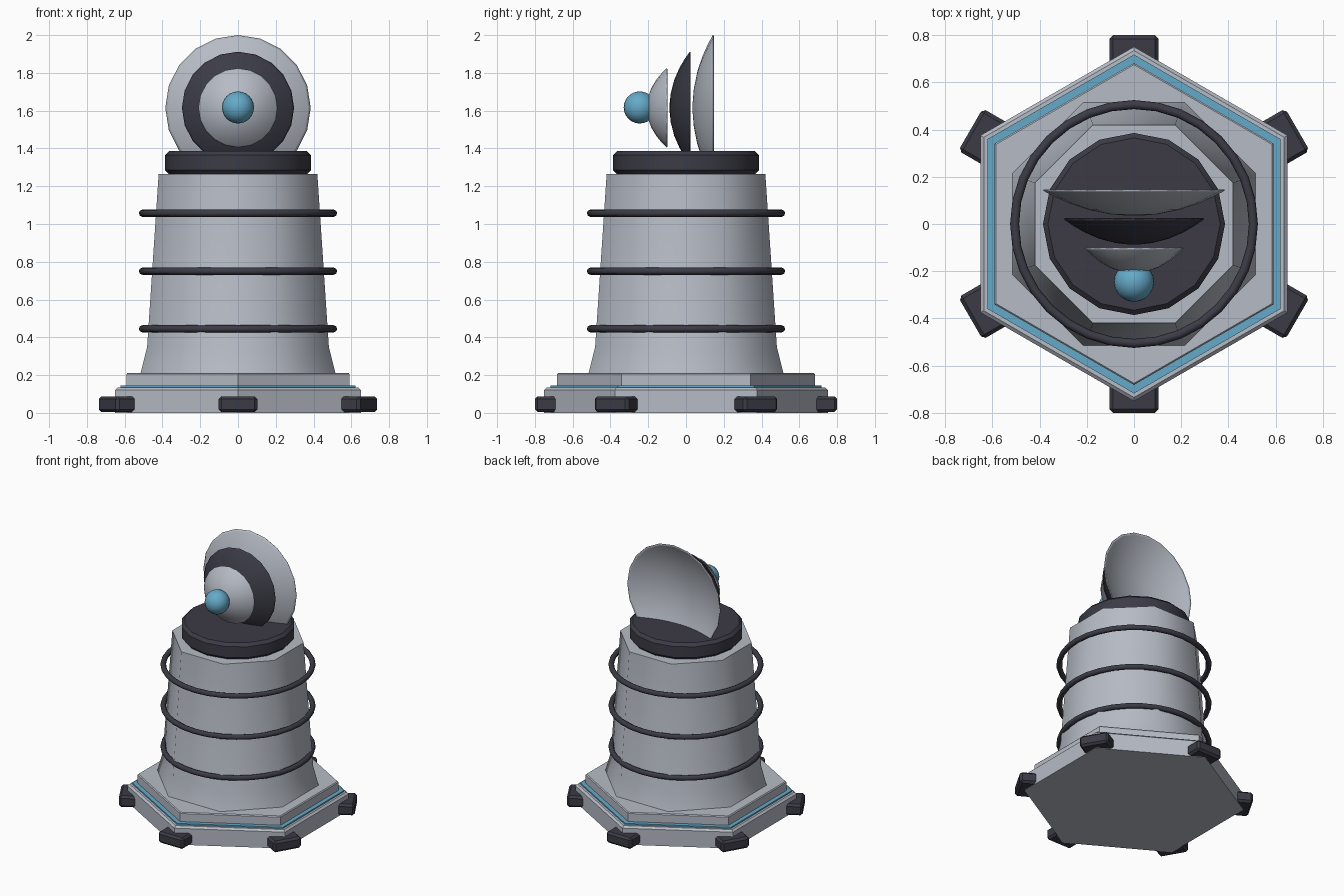
import bpy, math

if "Cube" in bpy.data.objects:
    bpy.data.objects.remove(bpy.data.objects["Cube"])


def material(name, colour):
    m = bpy.data.materials.new(name)
    m.diffuse_color = (*colour, 1)
    m.use_nodes = True
    m.node_tree.nodes["Principled BSDF"].inputs["Base Color"].default_value = m.diffuse_color
    return m


GREY = material("light grey", (0.47, 0.50, 0.56))
DARK = material("charcoal", (0.045, 0.044, 0.062))
BLUE = material("soft blue", (0.13, 0.40, 0.58))


def finish(ob, mat, smooth=None):
    ob.data.materials.append(mat)
    if smooth:
        bpy.ops.object.select_all(action='DESELECT')
        ob.select_set(True)
        bpy.context.view_layer.objects.active = ob
        bpy.ops.object.shade_smooth_by_angle(angle=math.radians(smooth))
    return ob


def lathe(name, profile, sides, mat, phase=0.0, smooth=None, capped=True):
    """Revolve (radius, z) points, bottom to top, into a prism-like body."""
    verts, faces = [], []
    for r, z in profile:
        for i in range(sides):
            a = phase + math.tau * i / sides
            verts.append((r * math.cos(a), r * math.sin(a), z))
    for k in range(len(profile) - 1):
        for i in range(sides):
            j = (i + 1) % sides
            a, b = k * sides, (k + 1) * sides
            faces.append((a + i, a + j, b + j, b + i))
    top = (len(profile) - 1) * sides
    if capped:
        faces.append(tuple(reversed(range(sides))))
        faces.append(tuple(range(top, top + sides)))
    else:
        verts.append((0, 0, profile[-1][1]))
        tip = len(verts) - 1
        for i in range(sides):
            faces.append((top + i, top + (i + 1) % sides, tip))
    me = bpy.data.meshes.new(name)
    me.from_pydata(verts, [], faces)
    ob = bpy.data.objects.new(name, me)
    bpy.context.collection.objects.link(ob)
    return finish(ob, mat, smooth)


# Hexagonal base with a blue trim line
P = math.pi / 2
lathe("base_slab", [(0.751, 0), (0.751, 0.122), (0.735, 0.135)], 6, GREY, P)
lathe("base_trim", [(0.718, 0.12), (0.718, 0.145)], 6, BLUE, P)
lathe("base_step", [(0.682, 0.13), (0.682, 0.205), (0.675, 0.212)], 6, GREY, P)

# Six feet on the corners
for i in range(6):
    a = P + math.tau * i / 6
    bpy.ops.mesh.primitive_cube_add(
        size=1, location=(0.71 * math.cos(a), 0.71 * math.sin(a), 0.046),
        rotation=(0, 0, a))
    foot = bpy.context.object
    foot.name = f"foot_{i + 1}"
    foot.scale = (0.18, 0.207, 0.084)
    bpy.ops.object.transform_apply(location=False, rotation=False, scale=True)
    bev = foot.modifiers.new("bevel", 'BEVEL')
    bev.width, bev.segments = 0.015, 1
    finish(foot, DARK)

# Octagonal tapered tower, given by its apothem
K = 1 / math.cos(math.pi / 8)
lathe("tower", [(0.516 * K, 0.21), (0.481 * K, 0.35), (0.42 * K, 1.265)], 8,
      GREY, math.pi / 8, smooth=50)

# Three rings round the tower
for i, z in enumerate((0.445, 0.75, 1.057)):
    bpy.ops.mesh.primitive_torus_add(
        major_radius=0.506, minor_radius=0.019, major_segments=32,
        minor_segments=8, location=(0, 0, z))
    bpy.context.object.name = f"ring_{i + 1}"
    finish(bpy.context.object, DARK, 50)

# Turntable
lathe("turntable", [(0.365, 1.264), (0.386, 1.285), (0.386, 1.365),
                    (0.365, 1.386)], 16, DARK, smooth=30)


# Three dishes opening to the back
def dish(name, rim_y, depth, radius, sides, mat):
    prof = []
    for k in range(6):
        t = math.cos(P * k / 6)
        prof.append((radius * t, -rim_y + depth * (1 - t ** 2.1)))
    prof.append((radius * 0.08, -rim_y + depth * 0.995))
    ob = lathe(name, prof, sides, mat, P, smooth=60, capped=False)
    ob.rotation_euler = (P, 0, 0)
    ob.location = (0, 0, 1.615)
    sol = ob.modifiers.new("thickness", 'SOLIDIFY')
    sol.thickness, sol.offset = 0.006, -1


dish("large_dish", 0.142, 0.107, 0.385, 20, GREY)
dish("middle_dish", 0.02, 0.107, 0.297, 20, DARK)
dish("small_dish", -0.103, 0.105, 0.21, 20, GREY)

# Emitter ball
bpy.ops.mesh.primitive_uv_sphere_add(segments=20, ring_count=12, radius=0.085,
                                     location=(0, -0.245, 1.617))
bpy.context.object.name = "emitter_ball"
finish(bpy.context.object, BLUE, 60)
